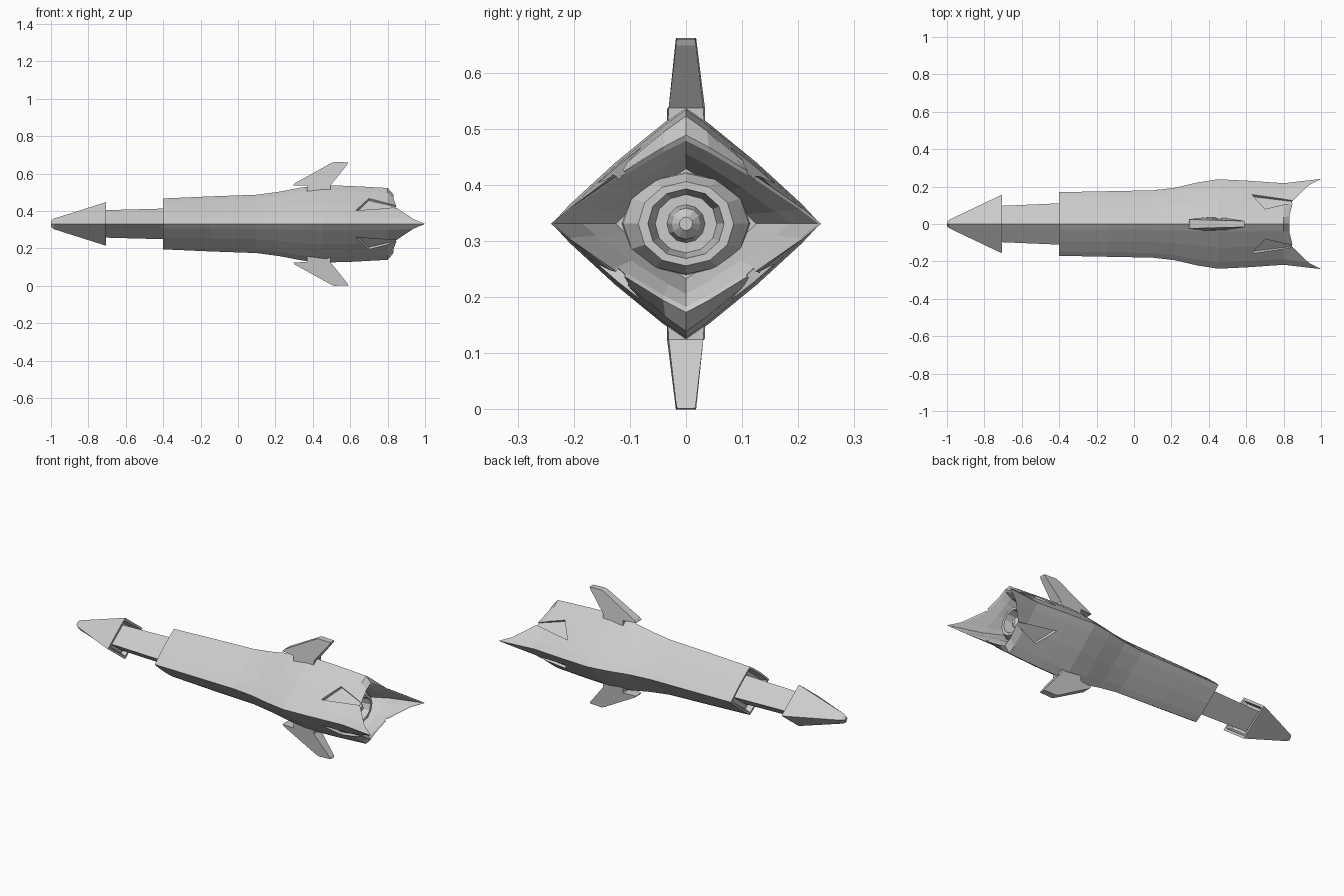
import bpy, bmesh, math
from mathutils import Vector

if "Cube" in bpy.data.objects:
    bpy.data.objects.remove(bpy.data.objects["Cube"])

ZC = 0.331  # height of the long axis


def make(name, bm):
    bmesh.ops.recalc_face_normals(bm, faces=bm.faces)
    me = bpy.data.meshes.new(name)
    bm.to_mesh(me)
    bm.free()
    ob = bpy.data.objects.new(name, me)
    bpy.context.collection.objects.link(ob)
    return ob


def loft(name, rings, n=4, p=2.0):
    """Rings are (x, half width, half height, extra x at the side points).
    p = 2 gives a diamond section, p = 1 an ellipse."""
    bm = bmesh.new()
    loops = []
    for x, ry, rz, prong in rings:
        loop = []
        for i in range(n):
            a = 2 * math.pi * i / n
            c, s = math.cos(a), math.sin(a)
            y = ry * math.copysign(abs(c) ** p, c)
            z = rz * math.copysign(abs(s) ** p, s)
            loop.append(bm.verts.new((x + prong * abs(c) ** 6, y, ZC + z)))
        loops.append(loop)
    for a, b in zip(loops, loops[1:]):
        for i in range(n):
            j = (i + 1) % n
            bm.faces.new((a[i], a[j], b[j], b[i]))
    bm.faces.new(loops[0])
    bm.faces.new(loops[-1])
    return make(name, bm)


# Pointed nose with a recessed back
loft("nose_cone", [(-1, .012, .016, 0), (-.985, .024, .028, 0), (-.72, .15, .112, 0),
                   (-.705, .155, .117, 0), (-.705, .135, .10, 0), (-.73, .12, .09, 0)])

# Slim neck
loft("neck", [(-.76, .095, .072, 0), (-.36, .112, .083, 0)])

# Main hull: recessed front, swelling body, pronged tail and hollow rear
hull = loft("hull", [
    (-.37, .14, .11, 0), (-.40, .155, .122, 0), (-.40, .17, .136, 0),
    (-.15, .175, .147, 0), (.10, .18, .156, 0), (.22, .194, .172, 0),
    (.34, .222, .195, 0), (.45, .239, .207, 0), (.60, .232, .203, 0),
    (.80, .218, .192, 0), (.83, .241, .158, .17), (.825, .236, .148, .165),
    (.79, .185, .125, .03), (.70, .125, .098, 0)], n=16, p=1.85)

# Triangular vents sunk into the four rear faces
for sy in (1, -1):
    for sz in (1, -1):
        out = Vector((0, .62 * sy, .78 * sz))
        tri = [Vector((x, y * sy, ZC + z * sz)) for x, y, z in
               ((.63, .16, .075), (.70, .085, .142), (.88, .13, .10))]
        bm = bmesh.new()
        lo = [bm.verts.new(v - out * .022) for v in tri]
        hi = [bm.verts.new(v + out * .09) for v in tri]
        bm.faces.new(lo)
        bm.faces.new(hi)
        for i in range(3):
            j = (i + 1) % 3
            bm.faces.new((lo[i], lo[j], hi[j], hi[i]))
        cutter = make("vent_cutter", bm)
        cutter.hide_render = True
        cutter.hide_set(True)
        mod = hull.modifiers.new("vent", 'BOOLEAN')
        mod.operation = 'DIFFERENCE'
        mod.solver = 'EXACT'
        mod.object = cutter

# Engine nozzle inside the tail
loft("nozzle", [(.68, .115, .092, 0), (.74, .112, .09, 0), (.78, .085, .075, 0),
                (.78, .068, .062, 0), (.72, .055, .052, 0), (.72, .034, .034, 0),
                (.76, .026, .028, 0), (.775, .012, .012, 0)], n=12, p=1.0)

# Swept fins above and below: (x, height from axis, half thickness)
profile = [(.37, .14, .034), (.37, .204, .034), (.295, .206, .026), (.305, .218, .024),
           (.50, .326, .018), (.515, .331, .018), (.59, .329, .016), (.585, .318, .018),
           (.495, .206, .031), (.495, .14, .034)]
for name, s in (("upper_fin", 1), ("lower_fin", -1)):
    bm = bmesh.new()
    sides = [[bm.verts.new((x, t * k, ZC + s * z)) for x, z, t in profile] for k in (1, -1)]
    for side in sides:
        bm.faces.new(side)
    for i in range(len(profile)):
        j = (i + 1) % len(profile)
        bm.faces.new((sides[0][i], sides[0][j], sides[1][j], sides[1][i]))
    make(name, bm)
